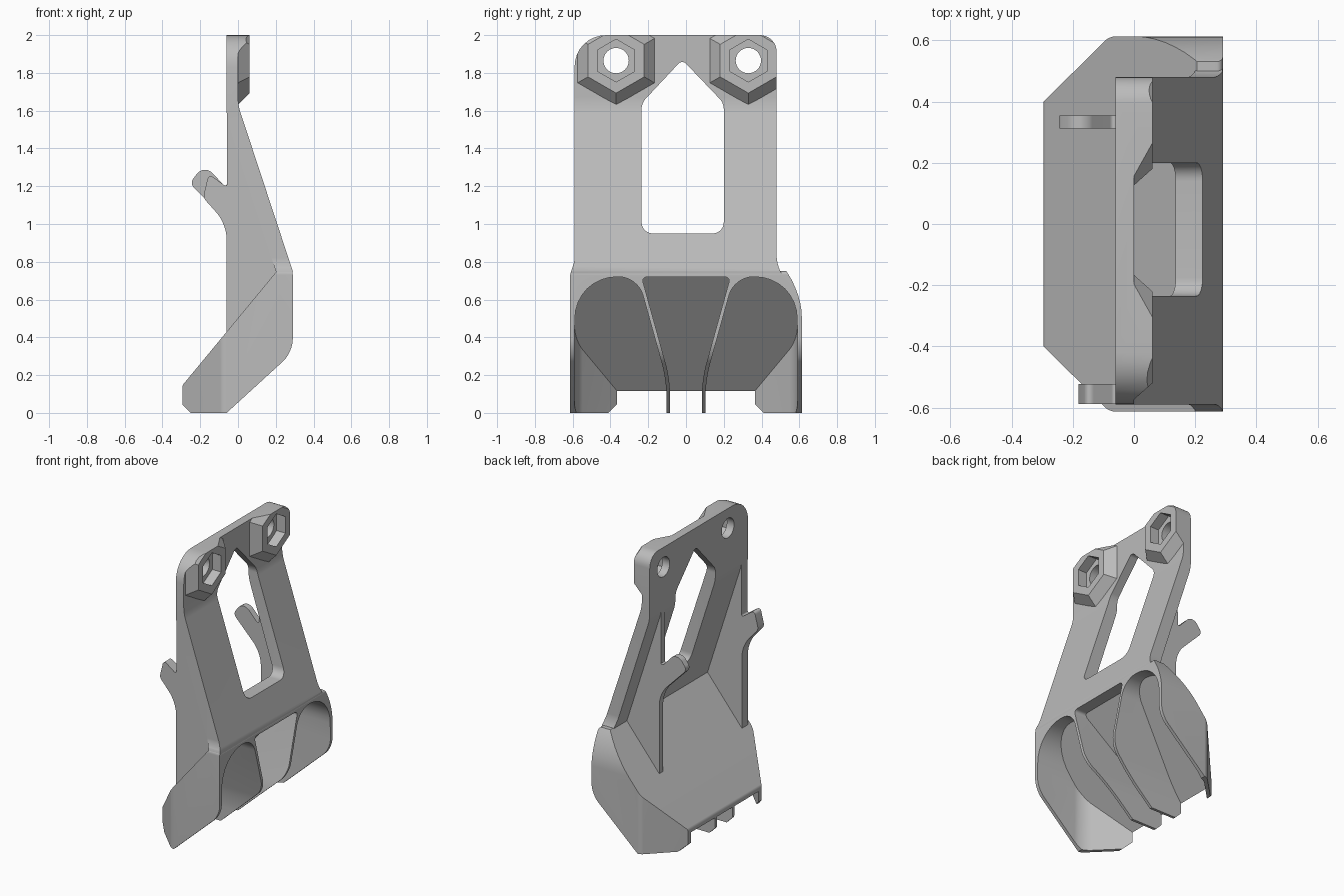
import bpy, bmesh
from math import radians, cos, sin, pi
from mathutils import Vector

if "Cube" in bpy.data.objects:
    bpy.data.objects.remove(bpy.data.objects["Cube"], do_unlink=True)

grey = bpy.data.materials.new("plain_grey")
grey.use_nodes = True
grey.diffuse_color = (0.5, 0.5, 0.5, 1)
grey.node_tree.nodes["Principled BSDF"].inputs["Base Color"].default_value = (0.5, 0.5, 0.5, 1)


def rounded(points, steps=8):
    """Round each corner given as (u, v, radius)."""
    out = []
    for i, p in enumerate(points):
        c = Vector(p[:2])
        if len(p) < 3:
            out.append(c)
            continue
        a = c + (Vector(points[i - 1][:2]) - c).normalized() * p[2]
        b = c + (Vector(points[(i + 1) % len(points)][:2]) - c).normalized() * p[2]
        for k in range(steps + 1):
            t = k / steps
            # blend of two tangents, close to a circular arc
            w = 2 * t * (1 - t) * 0.75
            s, e = (1 - t) ** 2, t * t
            out.append((a * s + c * w + b * e) / (s + w + e))
    return out


def loft(name, axis, rings):
    """Join equal outlines, each (depth, points), along one axis."""
    place = {"x": lambda u, v, d: (d, u, v),
             "y": lambda u, v, d: (u, d, v),
             "z": lambda u, v, d: (u, v, d)}[axis]
    bm = bmesh.new()
    loops = [[bm.verts.new(place(p[0], p[1], d)) for p in pts] for d, pts in rings]
    bm.faces.new(loops[0])
    bm.faces.new(loops[-1])
    n = len(loops[0])
    for lo, hi in zip(loops, loops[1:]):
        for i in range(n):
            bm.faces.new((lo[i], lo[(i + 1) % n], hi[(i + 1) % n], hi[i]))
    bmesh.ops.recalc_face_normals(bm, faces=bm.faces)
    mesh = bpy.data.meshes.new(name)
    bm.to_mesh(mesh)
    bm.free()
    mesh.materials.append(grey)
    ob = bpy.data.objects.new(name, mesh)
    bpy.context.collection.objects.link(ob)
    return ob


def prism(name, axis, points, low, high):
    pts = rounded(points)
    return loft(name, axis, [(low, pts), (high, pts)])


def activate(ob):
    bpy.ops.object.select_all(action="DESELECT")
    ob.select_set(True)
    bpy.context.view_layer.objects.active = ob


def combine(ob, tool, operation):
    """Apply a boolean and discard the tool."""
    mod = ob.modifiers.new(operation, "BOOLEAN")
    mod.operation, mod.object, mod.solver = operation, tool, "EXACT"
    activate(ob)
    bpy.ops.object.modifier_apply(modifier=mod.name)
    bpy.data.objects.remove(tool, do_unlink=True)


def polygon(y, z, radius, sides):
    return [(y + radius * sin(2 * pi * i / sides), z + radius * cos(2 * pi * i / sides))
            for i in range(sides)]


# Upright panel: flat at the top, sloping outward below
panel = prism("upright_panel", "y", [
    (-0.06, 2.1), (0, 2.1), (0, 1.63, 0.04), (0.29, 0.75), (0.288, 0.735),
    (0.205, 0.735), (-0.06, 1.56, 0.04)], -0.7, 0.7)

# Tapered hexagonal bosses
centres = [(-0.37, 1.865), (0.33, 1.865)]
for y, z in centres:
    boss = loft("boss", "x", [(-0.03, polygon(y, z, 0.235, 6)), (0, polygon(y, z, 0.235, 6)),
                              (0.061, polygon(y, z, 0.172, 6))])
    combine(panel, boss, "UNION")

# Trim the panel to its outline
combine(panel, prism("outline", "x", [
    (-0.59, 2, 0.17), (0.48, 2, 0.09), (0.48, 0.79, 0.04), (0.51, 0.73), (0.51, 0.6),
    (-0.612, 0.6), (-0.612, 0.75, 0.03), (-0.59, 0.79, 0.03)], -1, 1), "INTERSECT")

# Window, nut recesses and bolt holes
combine(panel, prism("window", "x", [
    (-0.235, 0.95, 0.06), (0.2, 0.95, 0.06), (0.2, 1.64, 0.03),
    (-0.02, 1.87, 0.03), (-0.235, 1.64, 0.03)], -1, 1), "DIFFERENCE")
for y, z in centres:
    combine(panel, prism("recess", "x", polygon(y, z, 0.113, 6), -0.005, 1), "DIFFERENCE")
    combine(panel, prism("hole", "x", polygon(y, z, 0.067, 32), -1, 1), "DIFFERENCE")

# Scoop: solid wedge trimmed in plan and from the face
scoop = prism("scoop", "y", [
    (-0.295, 0.145, 0.01), (0.205, 0.75), (0.29, 0.75, 0.02), (0.29, 0.32, 0.07),
    (-0.06, 0), (-0.25, 0), (-0.295, 0.045)], -0.7, 0.7)
combine(scoop, prism("plan_trim", "z", [
    (-0.5, -0.2), (-0.295, -0.4), (-0.08, -0.613, 0.02), (0.5, -0.613),
    (0.5, 0.613), (-0.08, 0.613, 0.02), (-0.295, 0.4), (-0.5, 0.2)], -1, 1), "INTERSECT")
combine(scoop, prism("face_trim", "x", [
    (-0.613, -1), (0.613, -1), (0.613, 0.68, 0.17), (0.53, 0.76), (-0.613, 0.76, 0.03)],
    -1, 1), "INTERSECT")


# Three pockets that leave a thin shell and two leaning ribs
def pocket(points):
    tool = prism("pocket", "x", points, -1, 1)
    combine(tool, prism("floor", "y", [
        (-0.8, -0.49), (0.25, 0.77), (1.2, 0.77), (1.2, -0.49)], -0.8, 0.8), "INTERSECT")
    combine(tool, prism("inner_plan", "z", [
        (-0.9, -0.1), (-0.55, -0.11), (-0.07, -0.59, 0.06), (2, -0.59),
        (2, 0.59), (-0.07, 0.59, 0.06), (-0.55, 0.11), (-0.9, 0.1)], -1, 1), "INTERSECT")
    combine(scoop, tool, "DIFFERENCE")


for s in (-1, 1):
    pocket([(s * 0.65, -0.2), (s * 0.59, 0.4), (s * 0.585, 0.72, 0.22),
            (s * 0.255, 0.72, 0.1), (s * 0.105, 0.18, 0.08), (s * 0.1, -0.2)])
pocket([(-0.083, -0.2), (-0.085, 0.18, 0.08), (-0.235, 0.72, 0.03),
        (0.235, 0.72, 0.03), (0.085, 0.18, 0.08), (0.083, -0.2)])

# Rear ribs, each with a hook
web = [(-0.03, 1.6), (0.03, 1.42), (0.235, 0.78), (0.205, 0.74), (-0.06, 0.42)]
prism("side_rib", "y", web + [
    (-0.06, 1.0, 0.08), (-0.185, 1.14, 0.02), (-0.155, 1.265, 0.03),
    (-0.058, 1.195, 0.02), (-0.058, 1.6)], -0.588, -0.522)
prism("inner_rib", "y", web[:-1] + [
    (-0.045, 0.44), (-0.045, 1.0, 0.08), (-0.255, 1.215, 0.03), (-0.2, 1.29, 0.03),
    (-0.15, 1.285, 0.02), (-0.065, 1.195, 0.02), (-0.058, 1.21), (-0.058, 1.6)], 0.312, 0.355)

# Soft shading on curved parts only
for ob in bpy.context.collection.objects:
    if ob.type == "MESH" and grey.name in ob.data.materials:
        activate(ob)
        bpy.ops.object.shade_smooth_by_angle(angle=radians(30))
